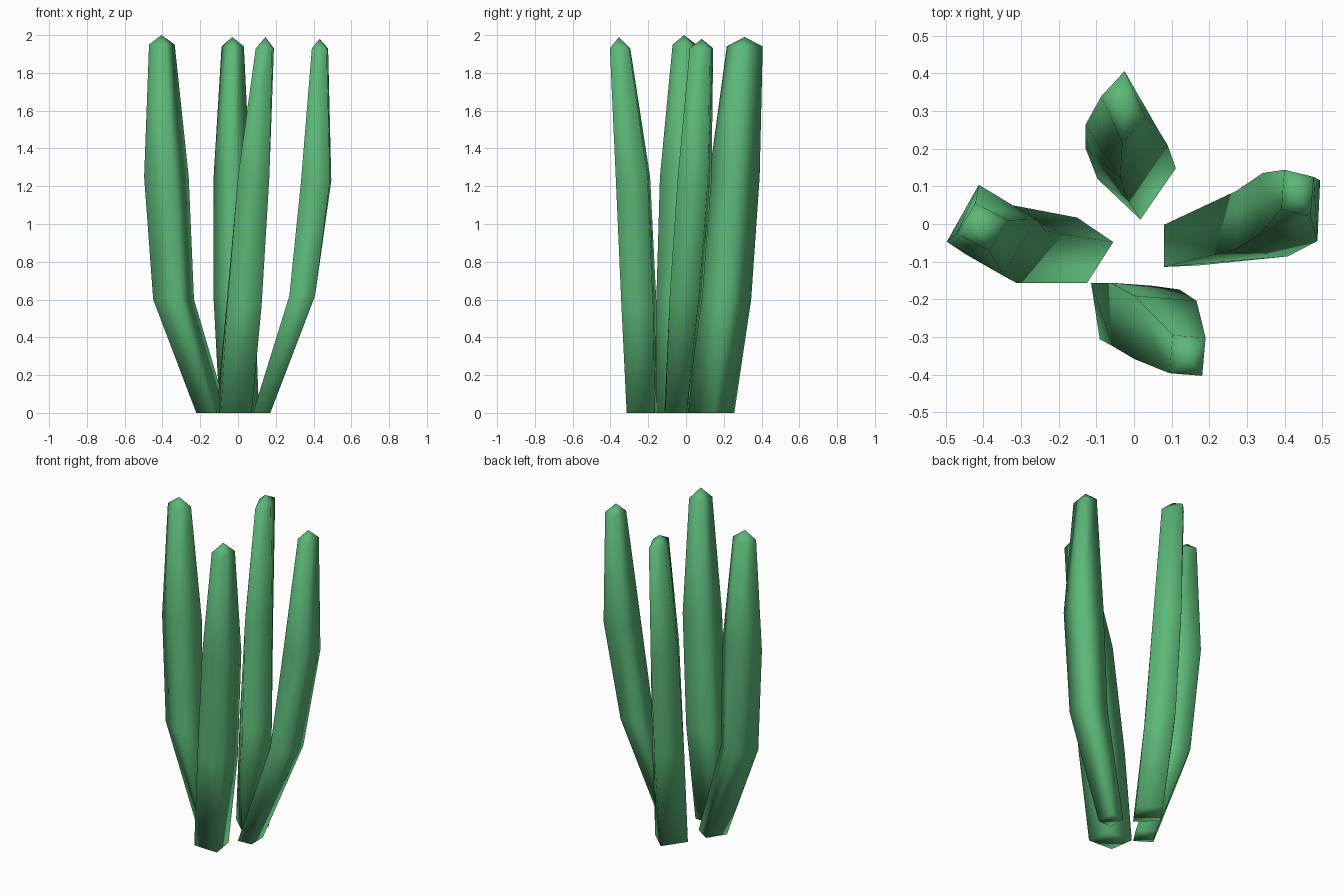
import bpy
import bmesh
from mathutils import Vector

green = bpy.data.materials.new("leaf green")
green.diffuse_color = (0.107, 0.48, 0.187, 1.0)


def make_stalk(name, sections, tip):
    """Loft four-sided sections (z, centre, half diagonal, half diagonal) up to a point."""
    bm = bmesh.new()
    rings = []
    for z, centre, d1, d2 in sections:
        c, u, v = Vector((*centre, z)), Vector((*d1, 0)), Vector((*d2, 0))
        rings.append([bm.verts.new(p) for p in (c - u, c - v, c + u, c + v)])
    apex = bm.verts.new(tip)
    bm.faces.new(rings[0][::-1])
    for low, high in zip(rings, rings[1:]):
        for i in range(4):
            j = (i + 1) % 4
            bm.faces.new((low[i], low[j], high[j], high[i]))
    for i in range(4):
        bm.faces.new((rings[-1][i], rings[-1][(i + 1) % 4], apex))
    bmesh.ops.recalc_face_normals(bm, faces=bm.faces)
    for f in bm.faces:
        f.smooth = True
    mesh = bpy.data.meshes.new(name)
    bm.to_mesh(mesh)
    bm.free()
    mesh.materials.append(green)
    bpy.context.collection.objects.link(bpy.data.objects.new(name, mesh))


# Left stalk, bends outward near the base
make_stalk("left_stalk", [
    (0.00, (-0.138, -0.07), (0.083, 0.022), (-0.013, 0.087)),
    (0.60, (-0.341, -0.049), (0.108, 0.03), (-0.03, 0.108)),
    (1.25, (-0.379, -0.017), (0.118, 0.03), (-0.033, 0.121)),
    (1.95, (-0.403, -0.008), (0.068, 0.018), (-0.018, 0.063)),
], (-0.405, -0.01, 2.0))

# Right stalk, bends outward the most
make_stalk("right_stalk", [
    (0.00, (0.125, -0.056), (0.046, 0.058), (-0.045, 0.054)),
    (0.62, (0.34, 0.001), (0.068, 0.068), (-0.068, 0.087)),
    (1.23, (0.414, 0.045), (0.08, 0.071), (-0.073, 0.09)),
    (1.93, (0.434, 0.082), (0.043, 0.043), (-0.035, 0.062)),
], (0.432, 0.083, 1.98))

# Back stalk
make_stalk("back_stalk", [
    (0.00, (0.007, 0.134), (0.104, 0.014), (-0.01, 0.122)),
    (0.60, (-0.02, 0.206), (0.109, 0.004), (-0.002, 0.139)),
    (1.25, (-0.032, 0.256), (0.097, -0.007), (0.005, 0.134)),
    (1.94, (-0.028, 0.311), (0.059, -0.028), (0.003, 0.095)),
], (-0.03, 0.31, 1.99))

# Front stalk, leans to the right
make_stalk("front_stalk", [
    (0.00, (-0.021, -0.235), (0.07, 0.071), (-0.093, 0.079)),
    (0.57, (0.032, -0.249), (0.089, 0.075), (-0.093, 0.093)),
    (1.25, (0.083, -0.281), (0.083, 0.077), (-0.083, 0.091)),
    (1.93, (0.142, -0.349), (0.048, 0.047), (-0.039, 0.054)),
], (0.145, -0.355, 1.99))
